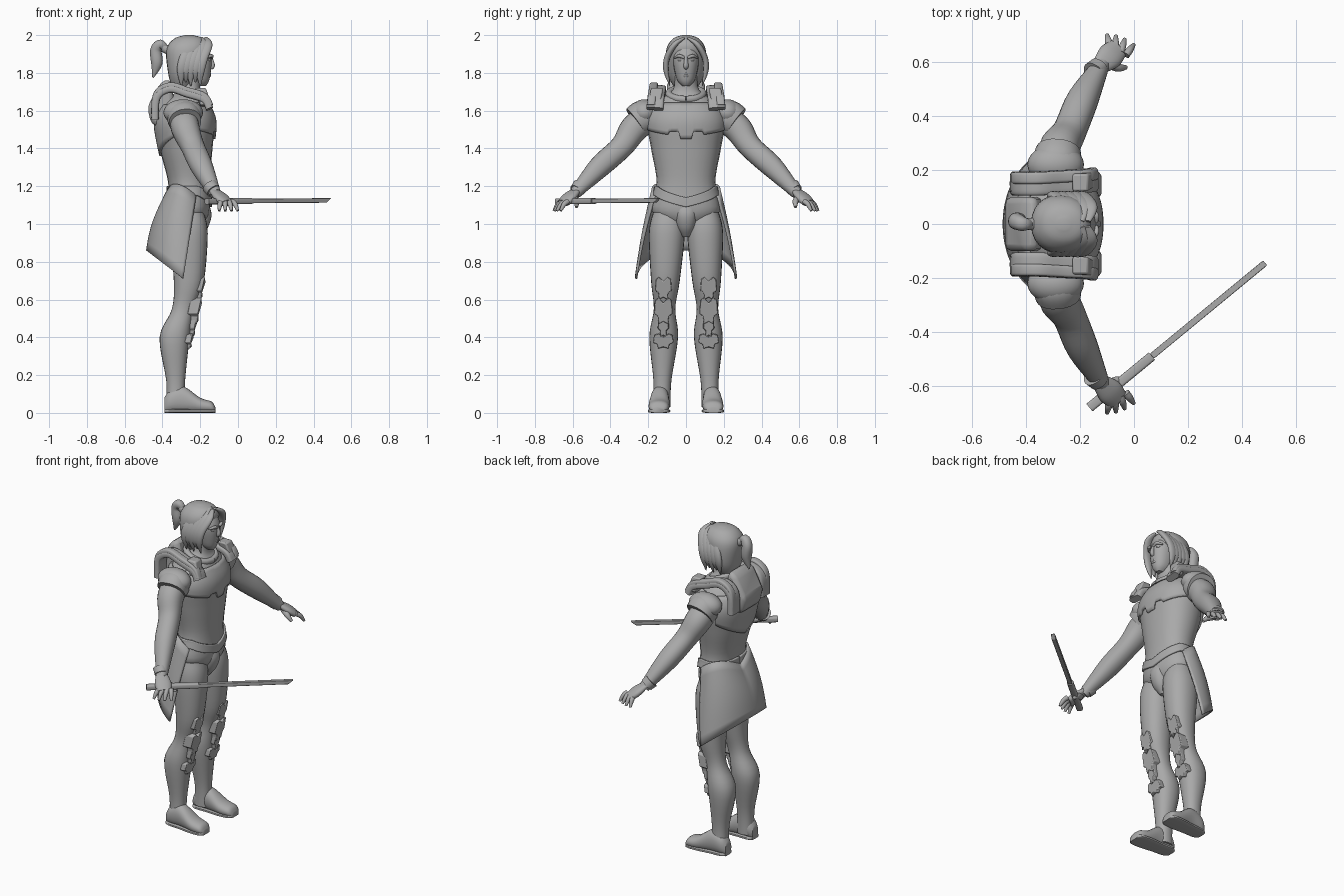
import bpy, bmesh
from math import sin, cos, pi, copysign, radians
from mathutils import Vector

cube = bpy.data.objects.get("Cube")
if cube:
    bpy.data.objects.remove(cube)

COLOUR = (.4, .4, .4, 1)
grey = bpy.data.materials.new("clay grey")
grey.use_nodes = True
grey.diffuse_color = COLOUR
grey.node_tree.nodes["Principled BSDF"].inputs["Base Color"].default_value = COLOUR
X, Y, Z = Vector((1, 0, 0)), Vector((0, 1, 0)), Vector((0, 0, 1))


def finish(name, bm, thick=0, bevel=0):
    bmesh.ops.recalc_face_normals(bm, faces=bm.faces)
    mesh = bpy.data.meshes.new(name)
    bm.to_mesh(mesh)
    bm.free()
    obj = bpy.data.objects.new(name, mesh)
    bpy.context.collection.objects.link(obj)
    mesh.materials.append(grey)
    if thick:
        mod = obj.modifiers.new("thickness", "SOLIDIFY")
        mod.thickness, mod.offset = thick, 0
    if bevel:
        mod = obj.modifiers.new("bevel", "BEVEL")
        mod.width, mod.segments = bevel, 2
    bpy.ops.object.select_all(action="DESELECT")
    obj.select_set(True)
    bpy.context.view_layer.objects.active = obj
    bpy.ops.object.shade_smooth_by_angle(angle=radians(40))


def spline(rows, steps=5):
    """Smooth curve through rows of numbers."""
    out, last = [], len(rows) - 1
    for i in range(last):
        near = rows[max(i - 1, 0)], rows[i], rows[i + 1], rows[min(i + 2, last)]
        for t in [k / steps for k in range(steps)]:
            out.append([b + t * (c - a) / 2 + t * t * (a - 2.5 * b + 2 * c - d / 2)
                        + t ** 3 * (1.5 * (b - c) + (d - a) / 2) for a, b, c, d in zip(*near)])
    return out + [rows[-1]]


def power(value, exponent):
    return copysign(abs(value) ** (2 / exponent), value)


def loft(name, rings, square=2.2, sides=24):
    """Skin closed rings, each a centre and two half axes."""
    bm = bmesh.new()
    angles = [2 * pi * i / sides for i in range(sides)]
    loops = [[bm.verts.new(c + u * power(cos(a), square) + v * power(sin(a), square))
              for a in angles] for c, u, v in rings]
    for low, high in zip(loops, loops[1:]):
        for i in range(sides):
            bm.faces.new((low[i - 1], low[i], high[i], high[i - 1]))
    bm.faces.new(loops[0])
    bm.faces.new(loops[-1])
    finish(name, bm)


def stack(name, rows, square=2.2):
    """Level sections: height, x, half depth, half width."""
    loft(name, [(Vector((x, 0, z)), X * a, Y * b) for z, x, a, b in spline(rows)], square)


def sweep(name, rows, s=1, flat=1, wide=X, square=2.2):
    """Tube along x, y, z, radius; wide fixes its first half axis."""
    rows = spline(rows)
    points = [Vector((x, s * y, z)) for x, y, z, r in rows]
    rings = []
    for i, p in enumerate(points):
        along = (points[min(i + 1, len(points) - 1)] - points[max(i - 1, 0)]).normalized()
        u = (wide - along * wide.dot(along)).normalized()
        r = max(rows[i][-1], .002)
        rings.append((p, u * r, along.cross(u) * r * flat))
    loft(name, rings, square)


def ball(name, centre, radii):
    bm = bmesh.new()
    bmesh.ops.create_uvsphere(bm, u_segments=24, v_segments=14, radius=1)
    bmesh.ops.scale(bm, vec=radii, verts=bm.verts)
    bmesh.ops.translate(bm, vec=centre, verts=bm.verts)
    finish(name, bm)


def sheet(name, shape, columns=48, rows=8):
    """Thin shell over a surface rule with u and v from 0 to 1."""
    bm = bmesh.new()
    grid = [[bm.verts.new(shape(i / columns, j / rows)) for j in range(rows + 1)] for i in range(columns + 1)]
    for a, b in zip(grid, grid[1:]):
        for j in range(rows):
            bm.faces.new((a[j], b[j], b[j + 1], a[j + 1]))
    finish(name, bm, thick=.013)


def prism(name, outline, start, end, bevel):
    bm = bmesh.new()
    low, high = [[bm.verts.new(Vector(p) + shift) for p in outline] for shift in (start, end)]
    bm.faces.new(low)
    bm.faces.new(high)
    for i in range(len(low)):
        bm.faces.new((low[i - 1], low[i], high[i], high[i - 1]))
    finish(name, bm, bevel=bevel)


# Torso and neck
TORSO = [(1, -.26, .08, .1), (1.07, -.26, .11, .18), (1.22, -.26, .11, .155), (1.4, -.275, .14, .185),
         (1.55, -.28, .155, .205), (1.65, -.28, .11, .15), (1.71, -.26, .06, .07), (1.8, -.25, .06, .06)]
stack("torso", TORSO)


def skin(angle, z, gap=.004):
    """Point just outside the torso."""
    fine = spline(TORSO)
    for low, high in zip(fine, fine[1:]):
        if low[0] <= z <= high[0]:
            k = (z - low[0]) / (high[0] - low[0])
            x, depth, width = [a + (b - a) * k for a, b in zip(low[1:], high[1:])]
            return Vector((x + (depth + gap) * power(cos(angle), 2.2), (width + gap) * power(sin(angle), 2.2), z))


# Armour that follows the torso
def chest(u, v):
    angle = abs(u - .5) * 2.7
    low = 1.45 if angle < .13 else 1.49 if angle < .4 else 1.46 + angle * .03
    return skin((u - .5) * 2.7, low + (1.64 - low) * v)


def back(u, v):
    low = 1.36 + abs(u - .5) / 5
    return skin(pi + (u - .5) * 2.4, low + (1.63 - low) * v)


def belt(u, v):
    rise = min(abs(u - .5) * 2 * pi, 1.2)
    return skin((u - .5) * 2 * pi, 1.09 + rise * .05 + v * .05)


sheet("chest_plate", chest)
sheet("back_plate", back)
sheet("belt", belt)
stack("groin_guard", [(.93, -.23, .03, .02), (.98, -.22, .06, .05), (1.05, -.2, .06, .06), (1.12, -.2, .04, .06)])
ring = [i * pi / 6 for i in range(13)]
sweep("collar", [(-.26 + cos(t) * .08, sin(t) * .09, 1.69 - cos(t) * .03, .018) for t in ring], wide=Z)


# Open-fronted skirt, longest at the sides
def skirt(u, v):
    turn = 2 * u - 1
    top, low = turn * radians(112), turn * pi / 2
    waist = Vector((-.265 - cos(top) * .11, sin(top) * .175, 1.15 + sin(abs(turn) * pi) * .06))
    hem = Vector((-.29 - cos(low) * .19, sin(low) * .265, .71 + cos(low) * .15))
    flare = Vector((-.02 * cos(low), .01 * sin(low), 0)) * sin(v * pi)
    return waist.lerp(hem, v) + flare


sheet("skirt", skirt)

# Raised pack behind the neck
pack = [(-.36, 1.77), (-.41, 1.75), (-.48, 1.62), (-.46, 1.53), (-.38, 1.5), (-.33, 1.62)]
prism("back_pack", [(x, 0, z) for x, z in pack], Y * -.1, Y * .1, bevel=.025)

# Shared shapes for the two sides
LEG = [(1.06, -.26, .08), (.95, -.26, .1), (.7, -.26, .08), (.55, -.29, .06), (.4, -.335, .08),
       (.17, -.33, .05), (.03, -.33, .05)]
FOOT = [(-.39, .08, .03), (-.36, .12, .045), (-.29, .14, .048), (-.2, .08, .056), (-.14, .06, .05), (-.12, .03, .03)]
ARM = [(-.29, .17, 1.58, .07), (-.28, .27, 1.51, .075), (-.24, .34, 1.41, .062), (-.19, .46, 1.3, .058),
       (-.12, .59, 1.16, .03)]
PALM = [(-.13, .58, 1.18, .03), (-.09, .62, 1.14, .048), (-.06, .65, 1.11, .04)]
STRAP = [(-.15, .165, 1.61), (-.18, .16, 1.66), (-.27, .155, 1.69), (-.36, .15, 1.715), (-.43, .15, 1.67),
         (-.44, .15, 1.55)]
GUARD = [(0, .6), (.5, 1), (.9, .8), (1, -.2), (.6, -.4), (.5, -1), (0, -.8)]
GUARDS = {"thigh_guard": (-.18, .66, .045, .06), "knee_guard": (-.2, .54, .05, .07),
          "shin_strut": (-.22, .46, .03, .06), "shin_guard": (-.24, .38, .055, .04)}

for s, side in ((1, "left_"), (-1, "right_")):
    # Leg, boot and sole
    loft(side + "leg", [(Vector((x, s * (.13 - z * .03), z)), X * r, Y * r * .95) for z, x, r in spline(LEG)])
    for part, limit, rim, square in (("boot", 1, 0, 2.2), ("sole", .02, .003, 4)):
        rings = [(x, min(h, limit) / 2, w + rim) for x, h, w in spline(FOOT)]
        loft(side + part, [(Vector((x, s * (.15 + x * .04), h)), Y * w, Z * h) for x, h, w in rings], square)

    # Layered leg guards, one winged outline at several sizes
    for part, (x, z, width, height) in GUARDS.items():
        outline = GUARD + [(-a, b) for a, b in GUARD[-2:0:-1]]
        points = [(x - abs(a) * .01 + b * height / 5, s * .12 + a * width, z + b * height) for a, b in outline]
        prism(side + part, points, X * 0, X * -.055, bevel=.004)

    # Arm, cuff and hand
    sweep(side + "arm", ARM, s)
    sweep(side + "cuff", [(-.15, .56, 1.2, .042), (-.13, .58, 1.175, .038)], s)
    sweep(side + "palm", PALM, s, flat=.5, wide=Vector((1, -s, 0)))
    for i in range(4):
        root = Vector((-.09 + i * .02, .655 - i * .01, 1.12))
        tip = Vector((-.1 + i * .033, .7 - i * i * .004, 1.07))
        knuckle = root.lerp(tip, .5) + Z * .01
        sweep(side + "finger_%d" % (i + 1), [(*root, .014), (*knuckle, .013), (*tip, .007)], s)
    sweep(side + "thumb", [(-.1, .6, 1.14, .02), (-.06, .58, 1.12, .016), (-.03, .58, 1.09, .008)], s)

    # Shoulder lames and over-shoulder straps, sloping down to the front
    ball(side + "shoulder_cap", (-.29, s * .22, 1.59), (.105, .075, .07))
    sweep(side + "shoulder_lame", [(-.29, .2, 1.58, .08), (-.285, .23, 1.565, .09), (-.28, .265, 1.54, .085)], s)
    for part, shift, width, flat, lift in (("strap", 0, .045, .45, 0), ("strap_rib", .02, .022, .9, .015)):
        sweep(side + part, [(x, y + shift, z + lift, width) for x, y, z in STRAP], s, flat, Y, 4)
    buckle = [(-.14, .14, 1.62), (-.14, .2, 1.63), (-.17, .185, 1.72), (-.17, .12, 1.72)]
    prism(side + "strap_buckle", [(x, s * y, z) for x, y, z in buckle], X * 0, X * -.06, bevel=.008)

    # Eye, brow and framing locks of hair
    ball(side + "eye", (-.155, s * .03, 1.868), (.012, .015, .008))
    sweep(side + "brow", [(-.14, .01, 1.88, .008), (-.14, .035, 1.89, .009), (-.165, .06, 1.88, .005)], s, wide=Z)
    for i in range(5):
        k = i * .025
        lock = [(-.17 - k, .01, 1.985, .01), (-.16 - k, .06, 1.95, .025), (-.185 - k, .1, 1.88, .026),
                (-.2 - k, .105, 1.81, .023), (-.2 - k, .085, 1.73 + i % 2 * .02, .003)]
        sweep(side + "lock_%d" % (i + 1), lock, s, flat=.6)

# Head, nose and mouth
stack("face", [(1.73, -.2, .03, .02), (1.77, -.21, .06, .05), (1.88, -.22, .08, .07), (1.96, -.24, .06, .05)])
sweep("nose", [(-.145, 0, 1.885, .007), (-.135, 0, 1.84, .013), (-.145, 0, 1.825, .01)], wide=Y)
for part, z in (("upper_lip", 1.794), ("lower_lip", 1.784)):
    sweep(part, [(-.165, -.024, z, .003), (-.15, 0, z, .007), (-.165, .024, z, .003)], wide=Z)

# Hair cap and tail
stack("hair", [(1.72, -.3, .05, .06), (1.8, -.29, .08, .1), (1.92, -.27, .11, .105), (1.98, -.26, .08, .07),
               (2, -.26, .02, .02)])
sweep("hair_tie", [(-.36, 0, 1.915, .024), (-.4, 0, 1.935, .022)], wide=Y)
sweep("hair_tail", [(-.38, 0, 1.925, .015), (-.41, 0, 1.95, .026), (-.435, .01, 1.92, .03), (-.43, .01, 1.85, .03),
                    (-.45, .01, 1.775, .004)], wide=Y)

# Sword held level in the right hand
base, tip = Vector((-.165, -.68, 1.12)), Vector((.487, -.143, 1.125))
along = (tip - base).normalized()
across = along.cross(Z)
guard = base + along * .3
loft("sword_grip", [(p, across * .018, Z * .016) for p in (base, guard)], square=4)
blade = [guard - Z * .012, tip - along * .03 - Z * .012, tip + Z * .012, guard + Z * .012]
prism("sword_blade", blade, across * -.012, across * .012, bevel=.003)
